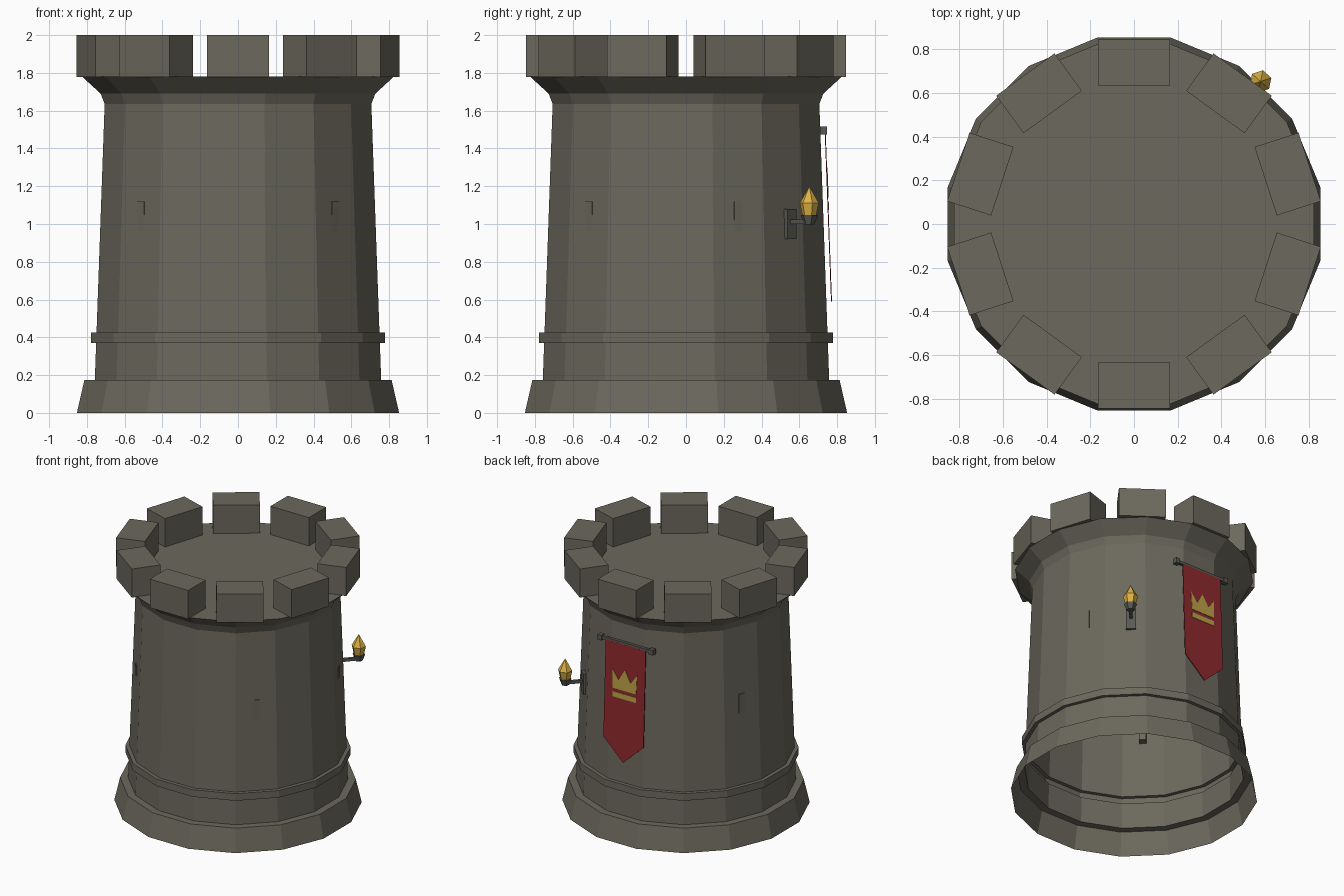
import bpy, bmesh, math
from mathutils import Matrix, Vector

if "Cube" in bpy.data.objects:
    bpy.data.objects.remove(bpy.data.objects["Cube"])


def material(name, rgb):
    m = bpy.data.materials.new(name)
    m.diffuse_color = (*rgb, 1)
    m.use_nodes = True
    m.node_tree.nodes["Principled BSDF"].inputs["Base Color"].default_value = m.diffuse_color
    return m


STONE = material("grey_stone", (0.15, 0.14, 0.11))
IRON = material("dark_iron", (0.10, 0.10, 0.09))
RED = material("red_cloth", (0.27, 0.022, 0.026))
GOLD = material("gold_emblem", (0.50, 0.36, 0.06))
FIRE = material("flame_orange", (0.72, 0.44, 0.06))


def finish(name, bm, mat, matrix=None):
    me = bpy.data.meshes.new(name)
    if matrix is not None:
        bm.transform(matrix)
    bm.to_mesh(me)
    bm.free()
    me.materials.append(mat)
    ob = bpy.data.objects.new(name, me)
    bpy.context.collection.objects.link(ob)
    return ob


def around(deg, radius, z):
    """Frame on the wall: local x points outward, y along the wall."""
    return Matrix.Rotation(math.radians(deg), 4, 'Z') @ Matrix.Translation((radius, 0, z))


def box(name, size, mat, matrix):
    bm = bmesh.new()
    bmesh.ops.create_cube(bm, size=1, matrix=Matrix.Diagonal((*size, 1)))
    return finish(name, bm, mat, matrix)


def lathe(name, profile, sides, mat, matrix=None, cap_bottom=True):
    """Flat-sided turned shape; profile radii are measured to the flats."""
    bm = bmesh.new()
    k = 1 / math.cos(math.pi / sides)
    rings = []
    for r, z in profile:
        if r == 0:
            rings.append([bm.verts.new((0, 0, z))] * sides)
            continue
        ring = []
        for i in range(sides):
            a = math.tau * (i + 0.5) / sides
            ring.append(bm.verts.new((r * k * math.cos(a), r * k * math.sin(a), z)))
        rings.append(ring)
    for lo, hi in zip(rings, rings[1:]):
        for i in range(sides):
            j = (i + 1) % sides
            quad = [lo[i], lo[j], hi[j], hi[i]]
            bm.faces.new(list(dict.fromkeys(quad)))
    if cap_bottom:
        bm.faces.new(rings[0][::-1])
    if profile[-1][0] > 0:
        bm.faces.new(rings[-1])
    return finish(name, bm, mat, matrix)


def hanging_plate(name, points, out, thick, mat):
    """Thin plate from an x-z outline, leaning with the back wall."""
    bm = bmesh.new()
    face = bm.faces.new([bm.verts.new((x, 0.735 + out + 0.037 * (1.475 - z), z))
                         for x, z in points])
    ext = bmesh.ops.extrude_face_region(bm, geom=[face])
    moved = [v for v in ext["geom"] if isinstance(v, bmesh.types.BMVert)]
    bmesh.ops.translate(bm, verts=moved, vec=Vector((0, thick, 0)))
    bmesh.ops.recalc_face_normals(bm, faces=bm.faces[:])
    return finish(name, bm, mat)


# Tower shell: footing, moulding ring, tapering wall, flared cornice, roof floor (open below)
lathe("tower_wall", [
    (0.853, 0), (0.813, 0.175), (0.758, 0.175), (0.751, 0.37),
    (0.777, 0.37), (0.777, 0.425), (0.749, 0.425),
    (0.706, 1.635), (0.727, 1.69), (0.825, 1.78)],
    16, STONE, cap_bottom=False)

# Battlements
for i in range(10):
    box(f"merlon_{i + 1}", (0.212, 0.33, 0.222), STONE, around(18 + 36 * i, 0.74, 1.889))

# Shallow slit blocks, just proud of the wall
for i, deg in enumerate((22.5, 157.5, 225, 315)):
    box(f"slit_block_{i + 1}", (0.06, 0.05, 0.28), STONE, around(deg, 0.7, 0.978))

# Wall torch
T = 48.4
box("torch_plate", (0.035, 0.07, 0.16), IRON, around(T, 0.733, 1.0))
box("torch_arm", (0.13, 0.022, 0.022), IRON, around(T, 0.80, 1.012))
lathe("torch_cup", [(0.024, 0.998), (0.040, 1.047)], 6, IRON, around(T, 0.873, 0))
lathe("torch_flame", [(0.032, 1.045), (0.045, 1.11), (0, 1.20)], 6, FIRE, around(T, 0.873, 0))

# Banner rod with end blocks
box("banner_rod", (0.022, 0.45, 0.022), IRON, around(90, 0.728, 1.495))
for side in (-1, 1):
    box("rod_end_left" if side > 0 else "rod_end_right", (0.036, 0.036, 0.04), IRON,
        around(90, 0.728, 1.495) @ Matrix.Translation((0, side * 0.22, 0)))

# Banner cloth and crown emblem
hanging_plate("banner_cloth", [(-0.172, 1.49), (0.172, 1.49), (0.172, 0.75),
                               (0, 0.59), (-0.172, 0.75)], 0, 0.005, RED)
hanging_plate("crown_points", [(-0.10, 1.14), (-0.105, 1.285), (-0.052, 1.21), (0, 1.30),
                               (0.052, 1.21), (0.105, 1.285), (0.10, 1.14)], 0.004, 0.004, GOLD)
hanging_plate("crown_band", [(-0.10, 1.075), (-0.10, 1.115), (0.10, 1.115),
                             (0.10, 1.075)], 0.004, 0.004, GOLD)
